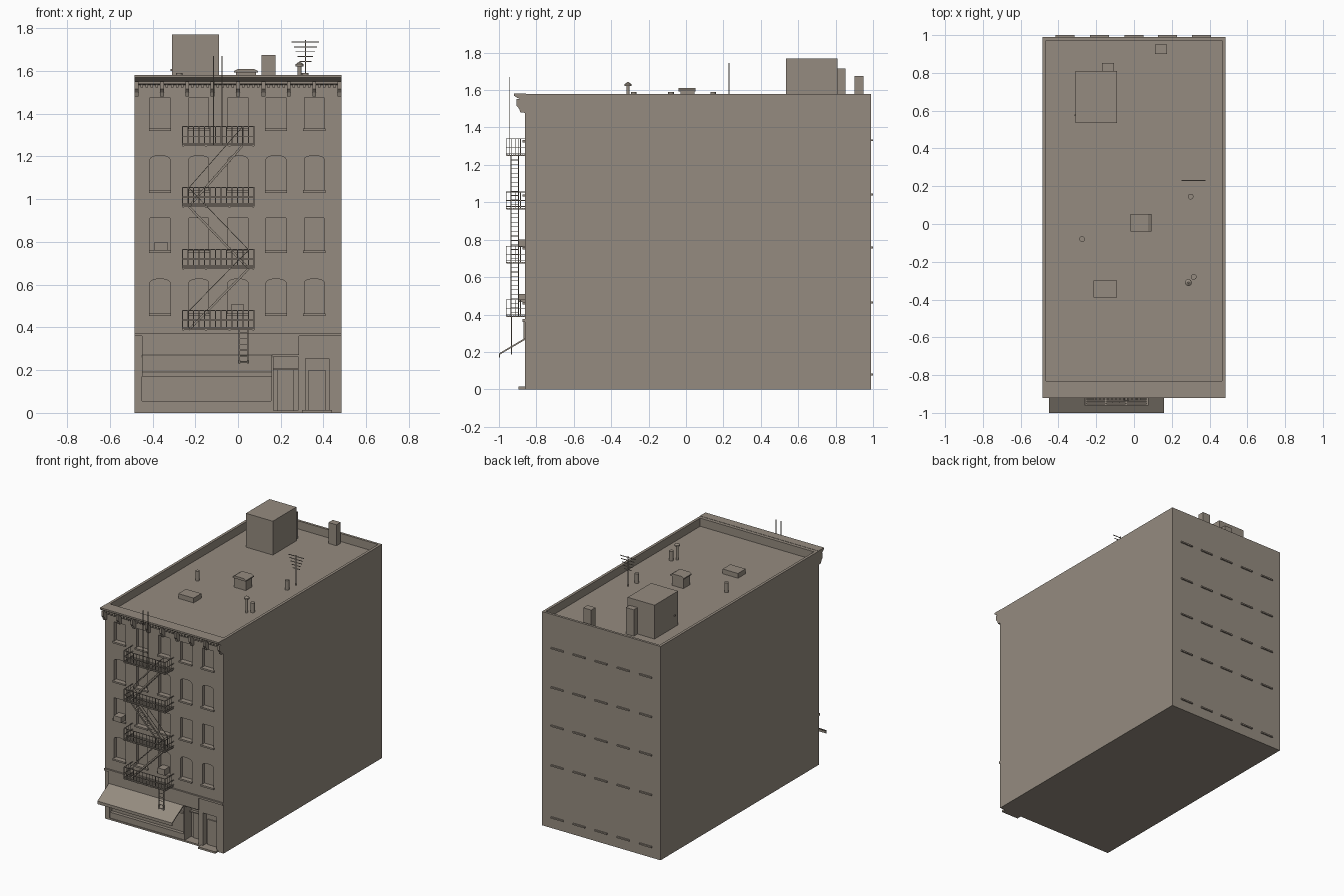
import bpy, bmesh, math
from mathutils import Matrix, Vector

if "Cube" in bpy.data.objects:
    bpy.data.objects.remove(bpy.data.objects["Cube"])

stone = bpy.data.materials.new("warm_grey_stone")
stone.diffuse_color = (0.30, 0.26, 0.215, 1)
stone.use_nodes = True
stone.node_tree.nodes["Principled BSDF"].inputs["Base Color"].default_value = stone.diffuse_color


class Part:
    """Collects simple solids into one named object."""
    def __init__(self, name):
        self.name, self.bm = name, bmesh.new()

    def box(self, x0, x1, y0, y1, z0, z1):
        m = Matrix.Translation(((x0 + x1) / 2, (y0 + y1) / 2, (z0 + z1) / 2))
        m = m @ Matrix.Diagonal((x1 - x0, y1 - y0, z1 - z0, 1))
        bmesh.ops.create_cube(self.bm, size=1, matrix=m)

    def bar(self, a, b, w=0.004, h=None):
        a, b = Vector(a), Vector(b)
        d = b - a
        m = Matrix.Translation((a + b) / 2) @ d.to_track_quat('Z', 'Y').to_matrix().to_4x4()
        m = m @ Matrix.Diagonal((w, h or w, d.length, 1))
        bmesh.ops.create_cube(self.bm, size=1, matrix=m)

    def tube(self, x, y, z0, z1, r, r2=None, n=16):
        bmesh.ops.create_cone(self.bm, cap_ends=True, segments=n, radius1=r,
                              radius2=r if r2 is None else r2, depth=z1 - z0,
                              matrix=Matrix.Translation((x, y, (z0 + z1) / 2)))

    def prism(self, pts, shift):
        f = self.bm.faces.new([self.bm.verts.new(p) for p in pts])
        g = bmesh.ops.extrude_face_region(self.bm, geom=[f])
        bmesh.ops.translate(self.bm, vec=shift,
                            verts=[v for v in g["geom"] if isinstance(v, bmesh.types.BMVert)])

    def done(self, smooth=False):
        bmesh.ops.recalc_face_normals(self.bm, faces=self.bm.faces[:])
        me = bpy.data.meshes.new(self.name)
        self.bm.to_mesh(me)
        self.bm.free()
        me.materials.append(stone)
        ob = bpy.data.objects.new(self.name, me)
        bpy.context.collection.objects.link(ob)
        bpy.context.view_layer.objects.active = ob
        if smooth:
            ob.select_set(True)
            bpy.ops.object.shade_smooth_by_angle(angle=math.radians(35))
            ob.select_set(False)
        return ob


W, FRONT, BACK, TOP, ROOF = 0.485, -0.86, 0.99, 1.58, 1.52
columns = [-0.365, -0.183, 0.0, 0.178, 0.357]
rows = [(0.464, 0.627, True), (0.759, 0.913, False), (1.04, 1.204, True), (1.33, 1.48, False)]

# Building block, with roof well, window openings and shopfront cut in
p = Part("building")
p.box(-W, W, FRONT, BACK, 0, TOP)
building = p.done()
c = Part("opening_cutter")
c.box(-0.465, 0.465, -0.83, 0.972, ROOF, 1.7)
for z0, z1, arched in rows:
    for x in columns:
        h = 0.046
        pts = [(x - h, z0), (x + h, z0)]
        if arched:
            pts += [(x + h * math.cos(t), z1 - 0.016 + 0.016 * math.sin(t))
                    for t in [math.pi * k / 8 for k in range(9)]]
        else:
            pts += [(x + h, z1), (x - h, z1)]
        c.prism([(px, FRONT - 0.05, pz) for px, pz in pts], (0, 0.075, 0))
c.box(-0.45, 0.155, -0.95, -0.83, 0.012, 0.27)     # shop window
c.box(0.165, 0.28, -0.95, -0.78, 0.012, 0.265)     # shop entrance
c.box(0.315, 0.425, -0.95, -0.82, 0.014, 0.255)    # house entrance
cutter = c.done()
cutter.hide_render = True
mod = building.modifiers.new("openings", 'BOOLEAN')
mod.operation, mod.solver, mod.object = 'DIFFERENCE', 'EXACT', cutter
bpy.context.view_layer.objects.active = building
bpy.ops.object.modifier_apply(modifier=mod.name)
bpy.data.objects.remove(cutter)

# Front sills, plus back sills resting on little feet
p = Part("window_sills")
for z0, _, _ in rows:
    for x in columns:
        p.box(x - 0.052, x + 0.052, -0.873, -0.835, z0 - 0.01, z0 + 0.002)
for z in (0.08, 0.465, 0.758, 1.042, 1.332):
    for x in columns:
        p.box(x - 0.05, x + 0.05, 0.985, 1.0, z - 0.005, z + 0.005)
p.done()

# Roof cornice with brackets and dentils
p = Part("cornice")
prof = [(-0.855, 1.477), (-0.866, 1.477), (-0.866, 1.535), (-0.885, 1.54), (-0.885, 1.552),
        (-0.905, 1.56), (-0.92, 1.57), (-0.92, 1.582), (-0.855, 1.582)]
p.prism([(-W, y, z) for y, z in prof], (2 * W, 0, 0))
p.done()
p = Part("cornice_brackets")
prof = [(-0.86, 1.48), (-0.885, 1.48), (-0.892, 1.50), (-0.905, 1.515), (-0.905, 1.552), (-0.86, 1.552)]
for i in range(9):
    x = -0.475 + i * 0.1188
    p.prism([(x - 0.009, y, z) for y, z in prof], (0.018, 0, 0))
    if i < 8:
        for k in range(1, 5):
            xd = x + k * 0.1188 / 5
            p.box(xd - 0.006, xd + 0.006, -0.878, -0.86, 1.522, 1.538)
p.done()

# Shopfront: ledge, fascia, low wall, mullions, transom, doors, steps
p = Part("shopfront")
p.box(-W, W, -0.873, -0.855, 0.36, 0.375)
p.box(-0.45, 0.285, -0.868, -0.855, 0.272, 0.36)
p.box(-0.45, 0.155, -0.855, -0.825, 0, 0.055)
p.box(-0.45, 0.155, -0.845, -0.825, 0.195, 0.207)
for i in range(6):
    x = -0.446 + i * 0.1194
    p.box(x - 0.004, x + 0.004, -0.842, -0.825, 0.2, 0.27)
p.box(0.165, 0.28, -0.80, -0.775, 0.2, 0.208)
p.box(0.185, 0.26, -0.79, -0.775, 0.012, 0.2)
p.box(0.33, 0.41, -0.828, -0.815, 0.014, 0.2)
p.box(0.30, 0.44, -0.895, -0.855, 0, 0.014)
p.done()

# Sloping awning
p = Part("awning")
prof = [(-0.86, 0.275), (-1.0, 0.192), (-1.0, 0.17), (-0.995, 0.17), (-0.995, 0.186), (-0.86, 0.265)]
p.prism([(-0.45, y, z) for y, z in prof], (0.61, 0, 0))
p.done()

# Fire escape balconies: slatted floor, rails, balusters
X0, X1, Y0 = -0.26, 0.075, -0.96
floors = [0.389, 0.675, 0.965, 1.25]
p = Part("fire_escape_balconies")
for z in floors:
    for k in range(9):
        y = Y0 + 0.004 + k * 0.0115
        p.box(X0, X1, y - 0.0035, y + 0.0035, z, z + 0.005)
    for x in (X0 + 0.004, -0.15, -0.04, X1 - 0.004):
        p.box(x - 0.004, x + 0.004, Y0, FRONT, z - 0.003, z + 0.002)
    for h in (0.012, 0.045, 0.09):
        p.bar((X0, Y0, z + h), (X1, Y0, z + h))
        for x in (X0, X1):
            p.bar((x, Y0, z + h), (x, FRONT, z + h))
    for k in range(14):
        x = X0 + (X1 - X0) * k / 13
        p.bar((x, Y0, z), (x, Y0, z + 0.09), 0.003)
    for x in (X0, X1):
        for k in range(1, 4):
            p.bar((x, Y0 + k * 0.025, z), (x, Y0 + k * 0.025, z + 0.09), 0.003)
p.done()

# Zigzag stairs with treads and handrails
p = Part("fire_escape_stairs")
for (xa, za), (xb, zb) in [((0.05, 0.675), (-0.23, 0.389)), ((0.05, 0.675), (-0.23, 0.965)),
                           ((0.02, 1.25), (-0.23, 0.965))]:
    for y in (-0.935, -0.895):
        p.bar((xa, y, za), (xb, y, zb), 0.004, 0.01)
        p.bar((xa, y, za + 0.088), (xb, y, zb + 0.088), 0.003)
        for x, z in ((xa, za), (xb, zb)):
            p.bar((x, y, z), (x, y, z + 0.088), 0.003)
    for k in range(1, 12):
        x, z = xa + (xb - xa) * k / 12, za + (zb - za) * k / 12
        p.box(x - 0.009, x + 0.009, -0.935, -0.895, z - 0.0015, z + 0.0015)
p.done()

# Drop ladder below and roof ladder above
p = Part("fire_escape_ladders")
for x in (0.006, 0.046):
    p.bar((x, -0.933, 0.185), (x, -0.933, 0.39), 0.005)
for k in range(7):
    p.bar((0.006, -0.933, 0.21 + k * 0.028), (0.046, -0.933, 0.21 + k * 0.028), 0.003)
for x in (-0.115, -0.075):
    p.bar((x, -0.945, 1.25), (x, -0.945, 1.67), 0.004)
p.done()

# Window air conditioners
p = Part("air_conditioners")
p.box(-0.39, -0.33, -0.895, -0.83, 0.761, 0.80)
p.box(-0.03, 0.025, -0.895, -0.83, 0.466, 0.51)
p.done()

# Stair house with door, and chimneys
p = Part("stair_house")
p.box(-0.31, -0.09, 0.535, 0.81, ROOF - 0.01, 1.77)
p.box(-0.316, -0.308, 0.571, 0.581, 1.60, 1.61)
p.done()
p = Part("chimneys")
p.box(-0.17, -0.105, 0.808, 0.853, ROOF - 0.01, 1.715)
p.box(0.11, 0.175, 0.90, 0.95, ROOF - 0.01, 1.675)
p.done()

# Skylight with sloped lid, low roof hatch
p = Part("skylight")
p.box(-0.01, 0.085, -0.03, 0.045, ROOF - 0.01, 1.592)
p.box(-0.018, 0.093, -0.04, 0.052, 1.592, 1.60)
p.prism([(-0.018, -0.04, 1.60), (0.093, -0.04, 1.60), (0.075, -0.04, 1.61), (0.0, -0.04, 1.61)], (0, 0.092, 0))
p.done()
p = Part("roof_hatch")
p.box(-0.215, -0.09, -0.39, -0.30, ROOF - 0.01, 1.555)
p.done()

# Vent pipes
p = Part("vent_pipes")
for x, y in ((0.30, 0.145), (-0.275, -0.08), (0.316, -0.28)):
    p.tube(x, y, ROOF - 0.01, 1.59, 0.015)
p.tube(0.288, -0.31, ROOF - 0.01, 1.625, 0.009)
p.tube(0.288, -0.31, 1.622, 1.632, 0.018)
p.tube(0.288, -0.31, 1.632, 1.642, 0.018, 0.004)
p.done(smooth=True)

# Aerial
p = Part("aerial")
p.bar((0.315, 0.23, ROOF - 0.01), (0.315, 0.23, 1.745), 0.005)
for k, half in enumerate((0.064, 0.054, 0.045, 0.036, 0.028)):
    z = 1.735 - k * 0.0225
    p.bar((0.315 - half, 0.23, z), (0.315 + half, 0.23, z), 0.004)
p.done()
